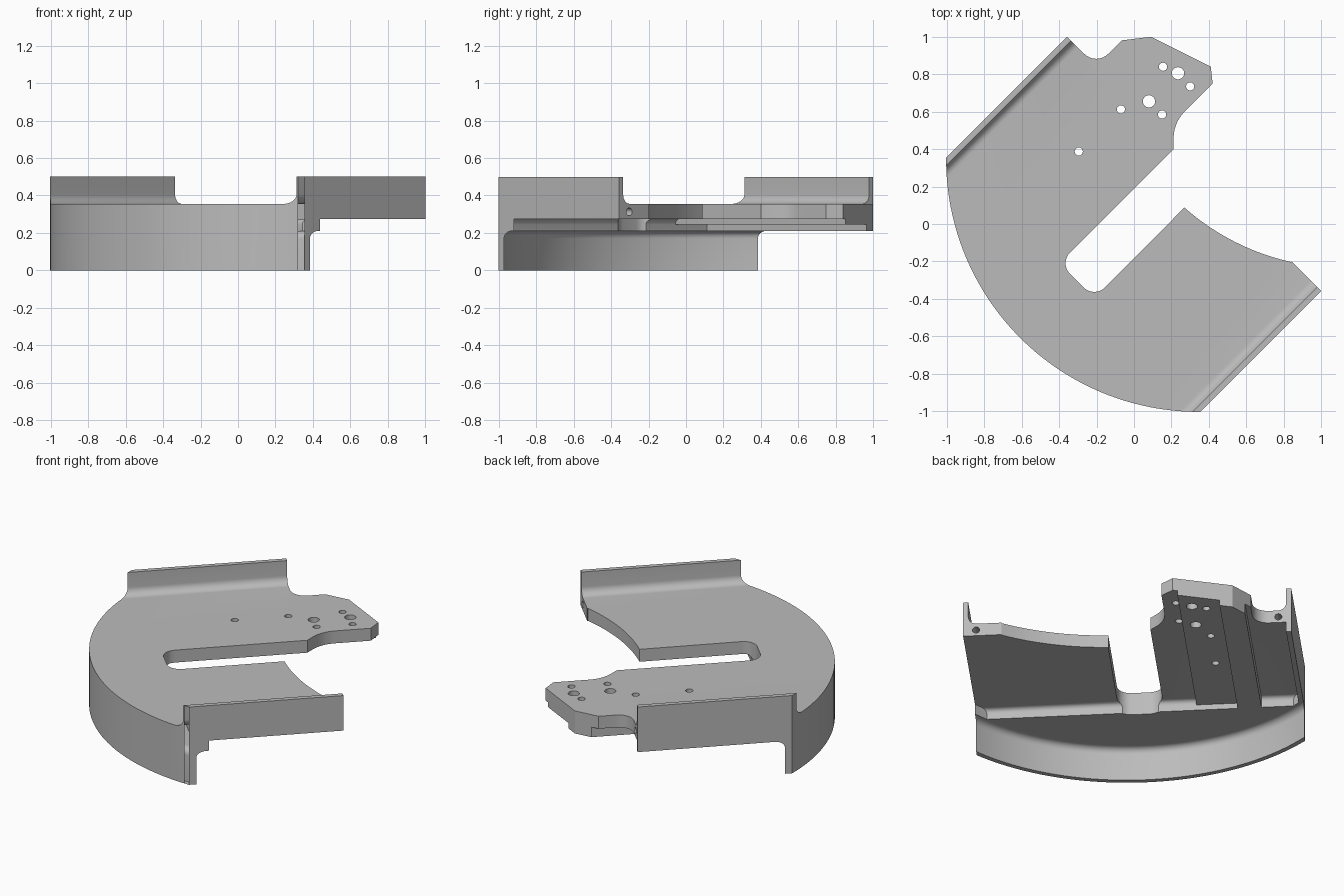
import bpy, bmesh
from math import cos, sin, radians, pi
from mathutils import Matrix

cube = bpy.data.objects.get("Cube")
if cube:
    bpy.data.objects.remove(cube)

metal = bpy.data.materials.new("plain_grey")
metal.use_nodes = True
GREY = (0.5, 0.5, 0.5, 1)
metal.diffuse_color = GREY
metal.node_tree.nodes["Principled BSDF"].inputs["Base Color"].default_value = GREY


def arc(cx, cy, r, a0, a1, n=8):
    angles = [radians(a0 + (a1 - a0) * i / n) for i in range(n + 1)]
    return [(cx + r * cos(a), cy + r * sin(a)) for a in angles]


def prism(name, points, place, lo, hi):
    """Extrude a 2D profile; place(a, b, t) maps it into space."""
    bm = bmesh.new()
    low = [bm.verts.new(place(a, b, lo)) for a, b in points]
    high = [bm.verts.new(place(a, b, hi)) for a, b in points]
    bm.faces.new(low)
    bm.faces.new(high)
    n = len(points)
    for i in range(n):
        j = (i + 1) % n
        bm.faces.new((low[i], low[j], high[j], high[i]))
    return finish(name, bm)


def finish(name, bm):
    bmesh.ops.recalc_face_normals(bm, faces=bm.faces)
    mesh = bpy.data.meshes.new(name)
    bm.to_mesh(mesh)
    bm.free()
    mesh.materials.append(metal)
    obj = bpy.data.objects.new(name, mesh)
    bpy.context.collection.objects.link(obj)
    return obj


def combine(target, other, operation):
    mod = target.modifiers.new(operation, 'BOOLEAN')
    mod.operation = operation
    mod.solver = 'EXACT'
    mod.object = other
    bpy.context.view_layer.objects.active = target
    bpy.ops.object.modifier_apply(modifier=mod.name)
    bpy.data.objects.remove(other)


def along_x(a, b, t):
    return (t, a, b)


def along_y(a, b, t):
    return (a, t, b)


def along_z(a, b, t):
    return (a, b, t)


# Local x runs along the slot, local y across it; turned by 45 degrees at the end
EDGE, CENTRE, RADIUS = 0.96, 0.49, 1.35

# Plate cross-section: stepped underside, upright flanges with inside fillets
section = [(-1, .275), (.33, .275), (.33, .245), (.57, .245), (.57, .21),
           (.71, .21), (.71, .275), (.93, .275), (.93, .21), (1, .21),
           (1, .5), (.93, .5)]
section += arc(.88, .405, .05, 0, -90)
section += arc(-.88, .405, .05, 270, 180)
section += [(-.93, .5), (-1, .5)]
bracket = prism("bracket_plate", section, along_x, -1.1, 1.1)

# Thick segment behind the slot, with a rounded step
step = [(-1.1, .21), (-.41, .21)] + arc(-.38, .245, .03, 180, 90, 5) + [(-.38, .3), (-1.1, .3)]
combine(bracket, prism("thick_segment", step, along_y, -1.05, 1.05), 'UNION')

# Curved skirt swept around the arc centre, filleted into the underside
profile = [(1.42, 0), (1.42, .3), (1.27, .3), (1.27, .21)]
profile += arc(1.28, .17, .04, 90, 0, 6) + [(1.32, 0)]
bm = bmesh.new()
SEG = 64
rings = []
for i in range(SEG + 1):
    a = radians(130 + 100 * i / SEG)
    rings.append([bm.verts.new((CENTRE + r * cos(a), r * sin(a), z)) for r, z in profile])
bm.faces.new(rings[0])
bm.faces.new(rings[-1])
for p, q in zip(rings, rings[1:]):
    for i in range(len(profile)):
        j = (i + 1) % len(profile)
        bm.faces.new((p[i], p[j], q[j], q[i]))
combine(bracket, finish("skirt", bm), 'UNION')

# Outline seen from above: slot, short arm, outer arc, notch and long arm
outline = arc(-.35, .054, .08, 90, 180)
outline += arc(-.35, -.05, .08, 180, 270)
outline += arc(1.53, -.05, 1.28, 183.5, 212.5, 16)
outline += [(.455, -.735), (.455, -EDGE)]
outline += arc(CENTRE, 0, RADIUS, 225.32, 134.68, 64)
outline += [(.455, EDGE)]
outline += arc(.545, .83, .09, 180, 270)
outline += [(.647, .74), (.771, .643), (.884, .304), (.827, .233)]
outline += arc(.615, .033, .2, 90, 135)
outline += [(.434, .134)]
combine(bracket, prism("outline_cutter", outline, along_z, -.1, .6), 'INTERSECT')


# Round holes through the long arm
turn = Matrix.Rotation(-pi / 4, 2)
small, large = .022, .033
holes = [(.155, .84, small), (.235, .805, large), (.3, .735, small), (.08, .655, large),
         (.15, .585, small), (-.07, .612, small), (-.295, .387, small)]
for x, y, r in holes:
    c, s = cos(pi / 4), sin(pi / 4)
    circle = arc(c * (x + y), s * (y - x), r, 0, 337.5, 15)
    combine(bracket, prism("hole_cutter", circle, along_z, .1, .45), 'DIFFERENCE')

# Blind holes in the ends beside both flanges
for side in (-1, 1):
    circle = arc(side * .884, .313, .021, 0, 337.5, 15)
    combine(bracket, prism("end_hole_cutter", circle, along_x, .3, .6), 'DIFFERENCE')

# Turn into place and shade the curved faces smooth
bracket.data.transform(Matrix.Rotation(pi / 4, 4, 'Z'))
bpy.ops.object.select_all(action='DESELECT')
bracket.select_set(True)
bpy.context.view_layer.objects.active = bracket
bpy.ops.object.shade_smooth_by_angle(angle=radians(30))
